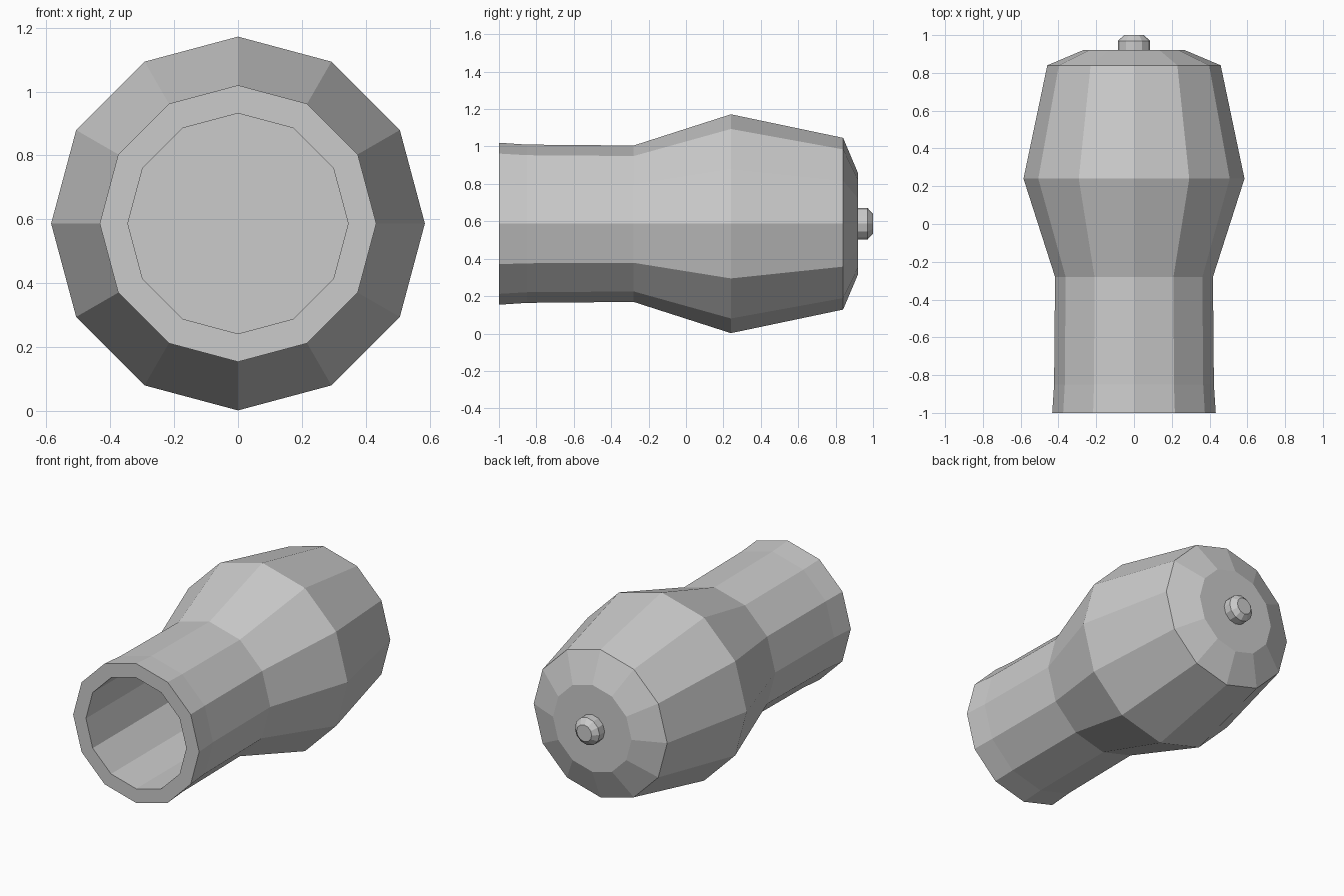
import bpy, bmesh
from math import sin, cos, tau

if "Cube" in bpy.data.objects:
    bpy.data.objects.remove(bpy.data.objects["Cube"])

AXIS_Z = 0.587  # height of the lengthwise axis


def lathe(name, profile, sides=12):
    """Turn (y, radius) points about the lengthwise axis; close both ends."""
    bm = bmesh.new()
    rings = []
    for y, r in profile:
        rings.append([bm.verts.new((r * cos(tau * i / sides), y,
                                    AXIS_Z + r * sin(tau * i / sides)))
                      for i in range(sides)])
    for a, b in zip(rings, rings[1:]):
        for i in range(sides):
            j = (i + 1) % sides
            bm.faces.new((a[i], a[j], b[j], b[i]))
    bm.faces.new(rings[0])
    bm.faces.new(rings[-1])
    bmesh.ops.recalc_face_normals(bm, faces=bm.faces)
    mesh = bpy.data.meshes.new(name)
    bm.to_mesh(mesh)
    bm.free()
    obj = bpy.data.objects.new(name, mesh)
    bpy.context.collection.objects.link(obj)
    return obj


# Hollow body: bore floor, bore wall, rim, neck, bulge, chamfered end
lathe("hollow_body", [(0.82, 0.345), (-1.0, 0.345), (-1.0, 0.433),
                      (-0.85, 0.423), (-0.28, 0.418), (0.24, 0.585),
                      (0.84, 0.459), (0.92, 0.27)])

# Small chamfered button on the closed end
lathe("end_button", [(0.91, 0.085), (0.97, 0.085), (1.0, 0.052)])
